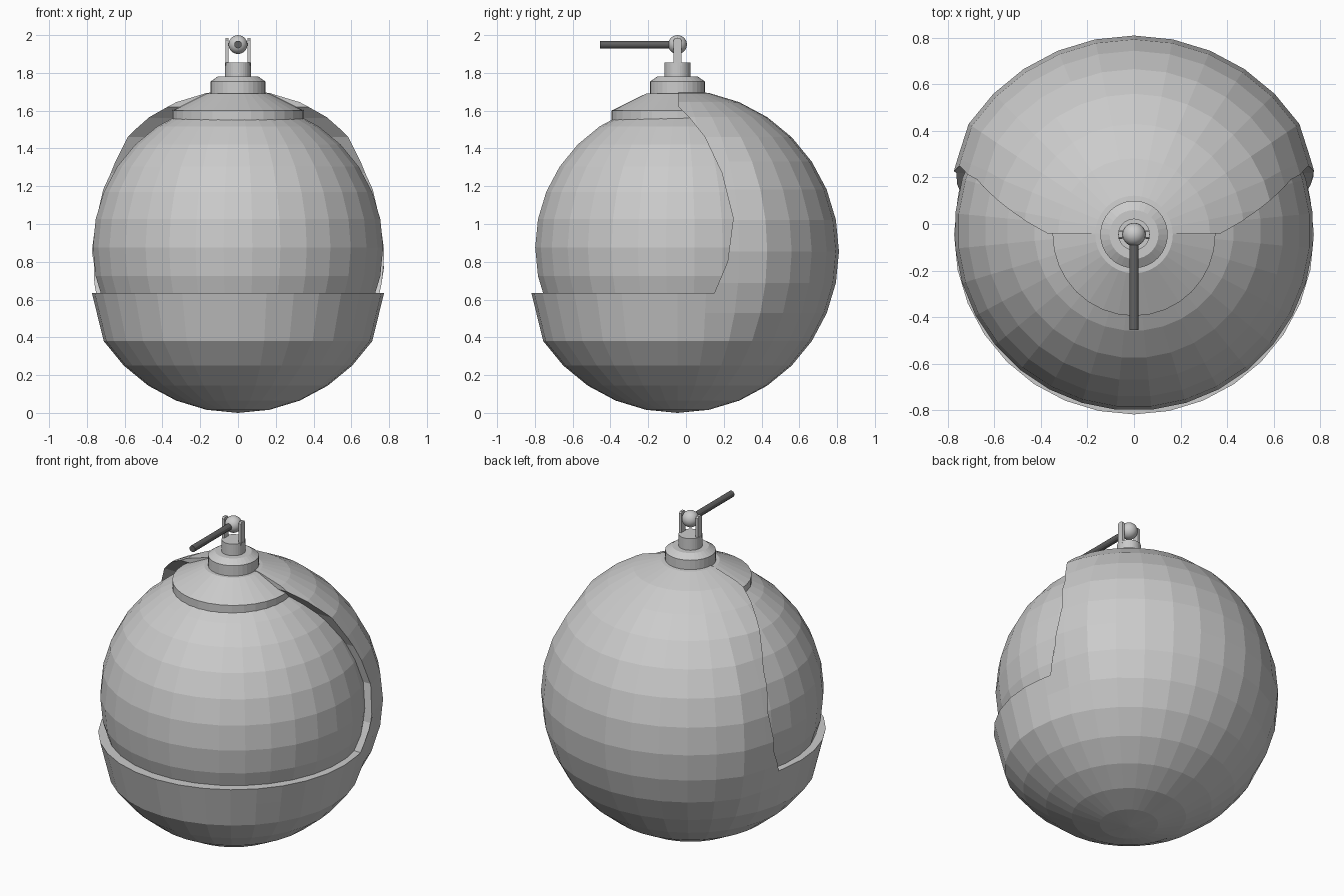
import bpy, bmesh, math
from mathutils import Matrix, Vector

if "Cube" in bpy.data.objects:
    bpy.data.objects.remove(bpy.data.objects["Cube"])

AXIS_Y = -0.045


def material(name, value):
    m = bpy.data.materials.new(name)
    m.use_nodes = True
    m.diffuse_color = (value, value, value, 1)
    m.node_tree.nodes["Principled BSDF"].inputs["Base Color"].default_value = (value, value, value, 1)
    return m


LIGHT = material("light grey", 0.6)
DARK = material("dark grey", 0.12)


def finish(name, bm, mat=LIGHT):
    bmesh.ops.recalc_face_normals(bm, faces=bm.faces)
    mesh = bpy.data.meshes.new(name)
    bm.to_mesh(mesh)
    bm.free()
    mesh.materials.append(mat)
    ob = bpy.data.objects.new(name, mesh)
    bpy.context.collection.objects.link(ob)
    return ob


def sphere(radius, centre, segments=32, rings=16):
    bm = bmesh.new()
    bmesh.ops.create_uvsphere(bm, u_segments=segments, v_segments=rings, radius=radius,
                              matrix=Matrix.Translation(centre))
    return bm


def lathe(name, profile, segments=32):
    # Revolve (radius, height) points around the vertical axis
    bm = bmesh.new()
    verts = [bm.verts.new((r, AXIS_Y, z)) for r, z in profile]
    edges = [bm.edges.new(pair) for pair in zip(verts, verts[1:])]
    bmesh.ops.spin(bm, geom=verts + edges, cent=(0, AXIS_Y, 0), axis=(0, 0, 1),
                   angle=math.tau, steps=segments)
    bmesh.ops.remove_doubles(bm, verts=bm.verts, dist=0.0005)
    return finish(name, bm)


def prism(name, outline, x0, x1):
    # Extrude a (y, z) outline along x
    bm = bmesh.new()
    face = bm.faces.new([bm.verts.new((x0, y, z)) for y, z in outline])
    moved = bmesh.ops.extrude_face_region(bm, geom=[face])["geom"]
    bmesh.ops.translate(bm, vec=(x1 - x0, 0, 0),
                        verts=[v for v in moved if isinstance(v, bmesh.types.BMVert)])
    return finish(name, bm)


# Inner ball, turned half a segment
ball = sphere(0.772, (0, -0.03, 0.875))
bmesh.ops.rotate(ball, verts=ball.verts, cent=(0, -0.03, 0), matrix=Matrix.Rotation(math.pi / 32, 3, 'Z'))
finish("inner_ball", ball)

# Outer shell: straight-sided bowl at the front, slightly narrowed hood behind
shell_bm = sphere(0.855, (0, AXIS_Y, 0.855))
for v in shell_bm.verts:
    if 0.45 < v.co.z < 0.75 and v.co.y < 0.15:
        out = Vector((v.co.x, v.co.y - AXIS_Y, 0)).normalized()
        r = 0.711 + 0.245 * (v.co.z - 0.38)
        v.co.x, v.co.y = out.x * r, AXIS_Y + out.y * r
    elif 0.45 < v.co.z < 1.4 and v.co.y < 0.3:
        v.co.x *= 0.96
shell = finish("outer_shell", shell_bm)

# Front opening cut through the shell
cutter = prism("opening_cutter", [
    (-1.2, 0.635), (0.15, 0.635), (0.22, 0.8), (0.25, 1.03), (0.19, 1.27),
    (0.1, 1.46), (0.02, 1.56), (-0.04, 1.62), (-0.04, 2.0), (-1.2, 2.0)], -1.2, 1.2)
cutter.hide_render = True
cutter.hide_viewport = True
cut = shell.modifiers.new("opening", 'BOOLEAN')
cut.operation = 'DIFFERENCE'
cut.solver = 'EXACT'
cut.object = cutter

# Cap lip over the ball, collar and post
lathe("cap", [(0, 1.69), (0.167, 1.69), (0.35, 1.6), (0.35, 1.545), (0, 1.545)])
lathe("collar", [(0, 1.66), (0.145, 1.66), (0.145, 1.755), (0.105, 1.782), (0, 1.782)])
lathe("post", [(0, 1.76), (0.068, 1.76), (0.068, 1.855), (0, 1.855)])

# Fork prongs with clipped tops
for side, name in ((1, "left_prong"), (-1, "right_prong")):
    prism(name, [(-0.065, 1.84), (-0.025, 1.84), (-0.025, 1.975), (-0.033, 1.985),
                 (-0.057, 1.985), (-0.065, 1.975)], side * 0.05, side * 0.066)

# Pivot ball and forward lever
pivot = finish("pivot_ball", sphere(0.05, (0, AXIS_Y, 1.95), 24, 12))
pivot.data.shade_smooth()
lever = bmesh.new()
bmesh.ops.create_cone(lever, cap_ends=True, segments=12, radius1=0.02, radius2=0.02, depth=0.4,
                      matrix=Matrix.Translation((0, -0.255, 1.95)) @ Matrix.Rotation(math.pi / 2, 4, 'X'))
finish("lever", lever, DARK)
